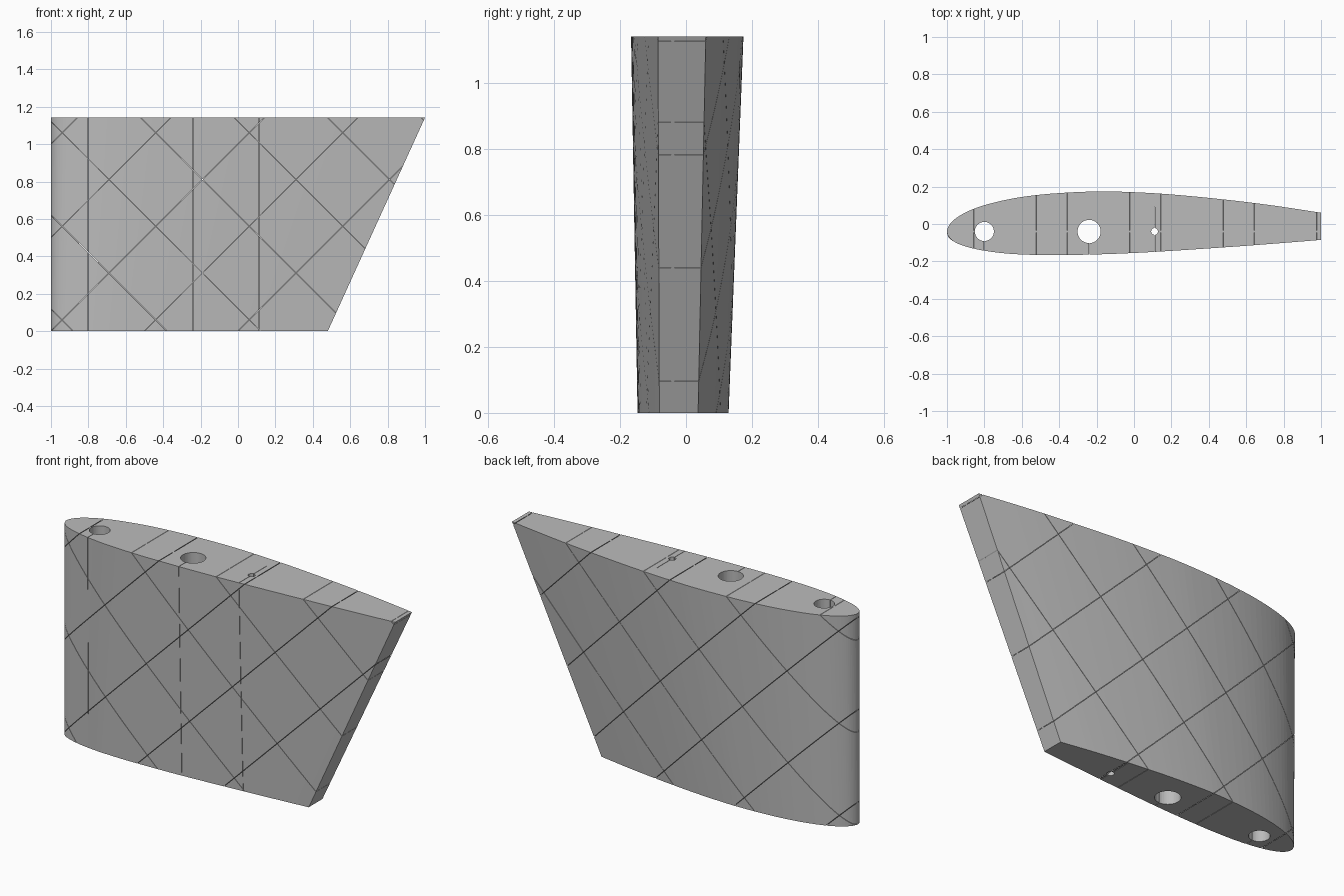
import bpy, bmesh, math
from mathutils import Matrix, Vector

if "Cube" in bpy.data.objects:
    bpy.data.objects.remove(bpy.data.objects["Cube"])

H = 1.142          # wing panel height
MID = -0.04        # y of the chord line
GAP = 0.002        # width of the rib slits

grey = bpy.data.materials.new("light_grey")
grey.diffuse_color = (0.5, 0.5, 0.5, 1)
grey.use_nodes = True
grey.node_tree.nodes["Principled BSDF"].inputs["Base Color"].default_value = grey.diffuse_color


def new_object(name, bm):
    bmesh.ops.recalc_face_normals(bm, faces=bm.faces)
    me = bpy.data.meshes.new(name)
    bm.to_mesh(me)
    bm.free()
    ob = bpy.data.objects.new(name, me)
    bpy.context.collection.objects.link(ob)
    me.materials.append(grey)
    return ob


def add_box(bm, center, size, tilt=0.0):
    m = (Matrix.Translation(center) @ Matrix.Rotation(tilt, 4, 'Y')
         @ Matrix.Diagonal((*size, 1)))
    bmesh.ops.create_cube(bm, size=1, matrix=m)


def smooth_path(pts, steps):
    """Catmull-Rom curve through the points (centripetal-like knots)."""
    p = [Vector(q) for q in pts]
    p = [2 * p[0] - p[1]] + p + [2 * p[-1] - p[-2]]
    out = []
    for i in range(1, len(p) - 2):
        t = [0.0]
        for k in range(3):
            t.append(t[-1] + (p[i + k] - p[i + k - 1]).length ** 0.5)
        for s in range(steps):
            u = t[1] + (t[2] - t[1]) * s / steps
            a = [p[i - 1 + k].lerp(p[i + k], (u - t[k]) / (t[k + 1] - t[k])) for k in range(3)]
            b = [a[k].lerp(a[k + 1], (u - t[k]) / (t[k + 2] - t[k])) for k in range(2)]
            out.append(b[0].lerp(b[1], (u - t[1]) / (t[2] - t[1])))
    return out + [p[-2]]


# wing section at the top end, trailing edge -> nose -> trailing edge
upper = [(1, .06), (.75, .098), (.5, .129), (.2, .158), (0, .17), (-.2, .174),
         (-.5, .157), (-.7, .126), (-.86, .08), (-.95, .032), (-.987, -.005)]
lower = [(-1, MID), (-.987, -.073), (-.95, -.101), (-.86, -.131), (-.7, -.156),
         (-.5, -.166), (-.3, -.165), (0, -.155), (.48, -.125), (.75, -.105), (1, -.085)]
section = smooth_path(upper + lower, 5)

# wing body: loft between small bottom section and large top section
bm = bmesh.new()
top = [bm.verts.new((p.x, p.y, H)) for p in section]
bot = [bm.verts.new((-1 + (p.x + 1) * .74, p.y * .81 - .012, 0)) for p in section]
n = len(section)
for i in range(n):
    j = (i + 1) % n
    bm.faces.new((bot[i], bot[j], top[j], top[i]))
bm.faces.new(top)
bm.faces.new(bot[::-1])
wing = new_object("wing_panel", bm)

cutters = []

# spar holes
HOLES = [(-.8, .051), (-.24, .062), (.11, .018)]
bm = bmesh.new()
for x, r in HOLES:
    bmesh.ops.create_cone(bm, cap_ends=True, segments=48, radius1=r, radius2=r, depth=2,
                          matrix=Matrix.Translation((x, MID, H / 2)))
cutters.append(new_object("spar_hole_cutter", bm))

# slits from the spars to the lower skin (the last also reaches upward)
bm = bmesh.new()
for (x, r), y1 in zip(HOLES, (MID, MID, .09)):
    add_box(bm, (x, (y1 - .4) / 2, H / 2), (GAP, y1 + .4, 2))
cutters.append(new_object("spar_slit_cutter", bm))

# two families of diagonal rib slits, leaving a thin web on the chord line
for sign, start in ((1, -2.0), (-1, -.88)):
    bm = bmesh.new()
    for k in range(7):
        x = start + .5 * k + sign * H / 2
        for side in (1, -1):
            add_box(bm, (x, MID + side * .205, H / 2), (GAP, .4, 6), sign * math.pi / 4)
    cutters.append(new_object("rib_slit_cutter", bm))

for c in cutters:
    c.hide_render = True
    mod = wing.modifiers.new(c.name, 'BOOLEAN')
    mod.operation = 'DIFFERENCE'
    mod.solver = 'EXACT'
    mod.object = c

# bake the cuts and drop the helpers
dg = bpy.context.evaluated_depsgraph_get()
baked = bpy.data.meshes.new_from_object(wing.evaluated_get(dg))
wing.modifiers.clear()
wing.data = baked
for c in cutters:
    bpy.data.objects.remove(c)
for poly in wing.data.polygons:
    poly.use_smooth = False
